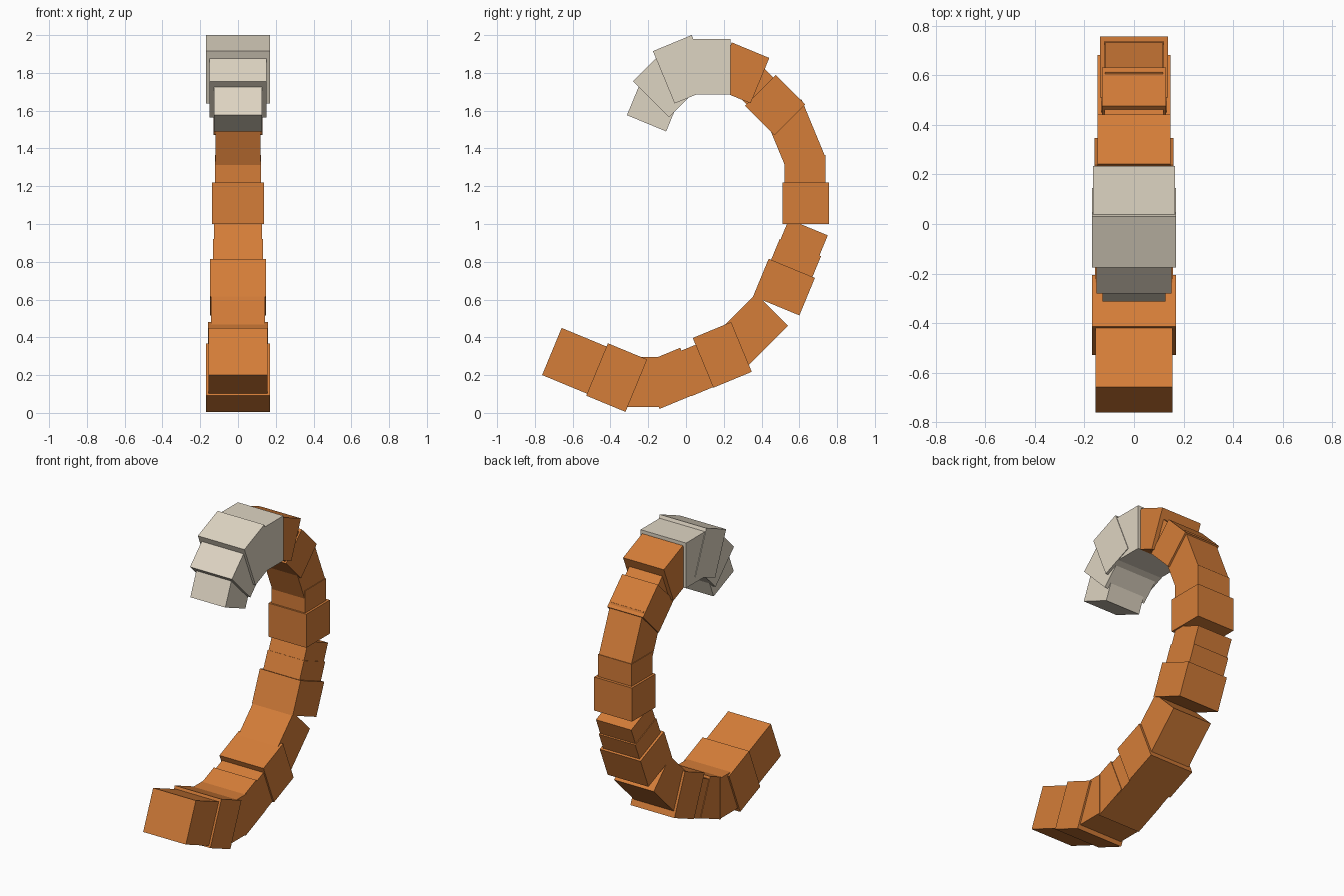
import bpy, bmesh
from math import radians
from mathutils import Matrix, Vector

cube = bpy.data.objects.get("Cube")
if cube:
    bpy.data.objects.remove(cube, do_unlink=True)


def material(name, rgb):
    mat = bpy.data.materials.new(name)
    mat.use_nodes = True
    mat.diffuse_color = (*rgb, 1)
    mat.node_tree.nodes["Principled BSDF"].inputs["Base Color"].default_value = (*rgb, 1)
    return mat


orange = material("orange fur", (0.66, 0.205, 0.04))
cream = material("cream tip", (0.73, 0.66, 0.54))


def segment(name, mat, y, z, length, thick, width, steps):
    """Box whose length follows the tail, turned in steps of 22.5 degrees."""
    bm = bmesh.new()
    bmesh.ops.create_cube(bm, size=1)
    turn = Matrix.Rotation(radians(22.5 * steps), 4, 'X')
    size = Matrix.Diagonal((width, length, thick, 1))
    bm.transform(turn @ size)
    mesh = bpy.data.meshes.new(name)
    bm.to_mesh(mesh)
    bm.free()
    mesh.materials.append(mat)
    obj = bpy.data.objects.new(name, mesh)
    obj.location = Vector((0, y, z))
    bpy.context.collection.objects.link(obj)


# Tail from its root to the bend at the top: y, z, length, thickness, width, turn
body = [
    (-.553, .26, .34, .27, .31, -1),
    (-.367, .187, .225, .30, .338, -1),
    (-.225, .163, .19, .265, .316, 0),
    (-.085, .183, .224, .257, .308, 1),
    (.074, .239, .20, .243, .30, 1),
    (.192, .307, .22, .285, .32, 1),
    (.349, .439, .30, .24, .288, 2),
    (.519, .666, .215, .265, .296, 3),
    (.569, .787, .19, .237, .264, 3),
    (.618, .911, .155, .223, .256, 3),
    (.634, 1.11, .22, .245, .275, 4),
    (.63, 1.26, .21, .215, .244, 4),
    (.575, 1.467, .33, .215, .236, 5),
    (.472, 1.63, .22, .23, .26, 6),
    (.385, 1.71, .20, .20, .24, 6),
    (.292, 1.80, .215, .26, .296, 7),
]
for i, box in enumerate(body):
    segment(f"tail_segment_{i + 1}", orange, *box)

# Pale curled tip
tip = [
    (.132, 1.832, .206, .295, .33, 8),
    (-.015, 1.819, .222, .30, .338, 9),
    (-.107, 1.738, .22, .27, .304, 10),
    (-.163, 1.644, .24, .225, .254, 11),
]
for i, box in enumerate(tip):
    segment(f"tip_segment_{i + 1}", cream, *box)
